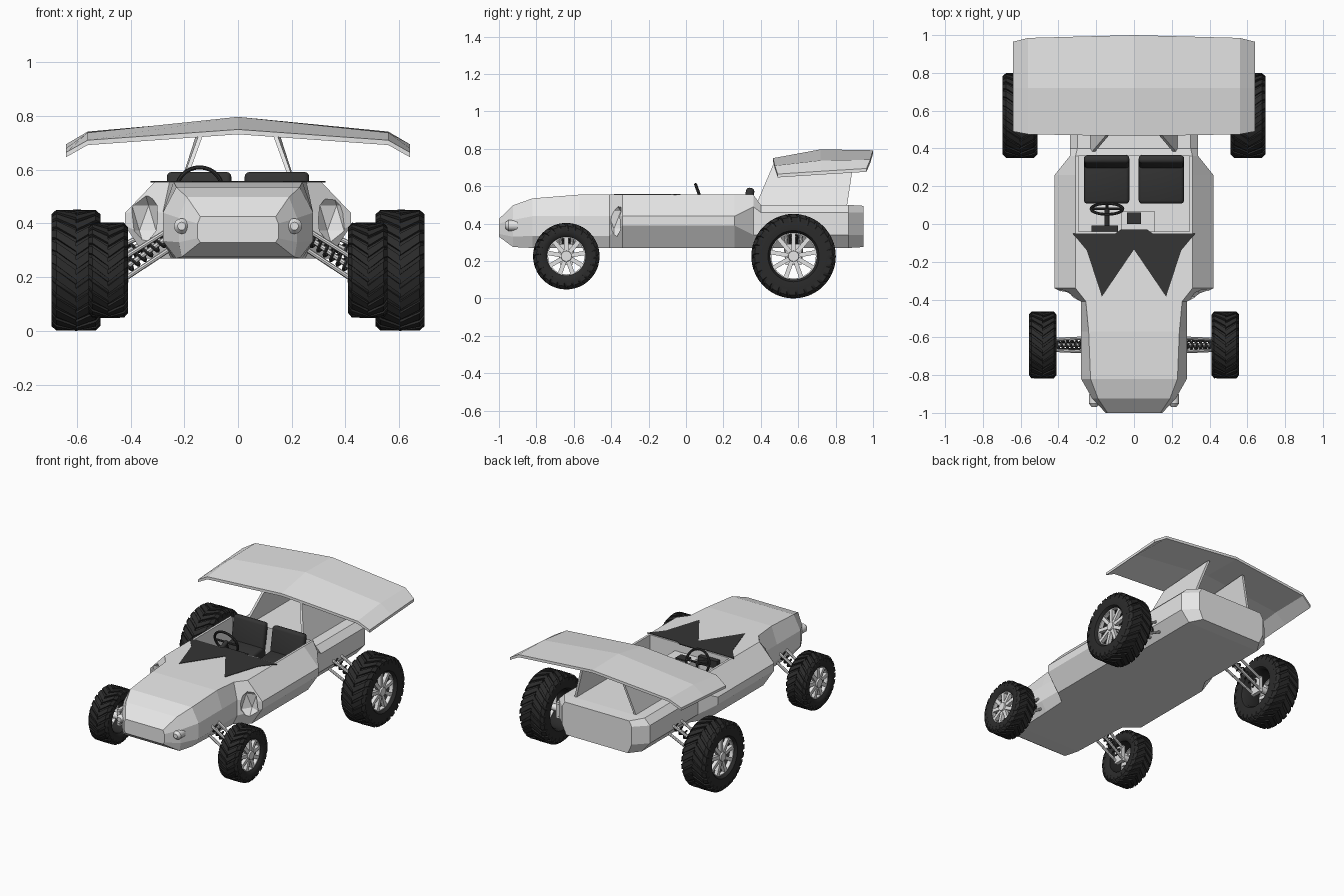
import bpy, bmesh, math
from mathutils import Vector, Matrix

if "Cube" in bpy.data.objects:
    bpy.data.objects.remove(bpy.data.objects["Cube"])


def material(name, rgb):
    m = bpy.data.materials.new(name)
    m.diffuse_color = (*rgb, 1)
    m.use_nodes = True
    m.node_tree.nodes["Principled BSDF"].inputs["Base Color"].default_value = m.diffuse_color
    return m


BODY = material("light grey body", (0.8, 0.8, 0.8))
METAL = material("pale metal", (0.78, 0.78, 0.78))
RUBBER = material("tyre black", (0.024, 0.024, 0.024))
TRIM = material("dark trim", (0.035, 0.035, 0.035))


def finish(name, bm, mat, smooth=None):
    bmesh.ops.recalc_face_normals(bm, faces=bm.faces)
    me = bpy.data.meshes.new(name)
    bm.to_mesh(me)
    bm.free()
    me.materials.append(mat)
    ob = bpy.data.objects.new(name, me)
    bpy.context.collection.objects.link(ob)
    if smooth:
        bpy.ops.object.select_all(action='DESELECT')
        ob.select_set(True)
        bpy.context.view_layer.objects.active = ob
        bpy.ops.object.shade_smooth_by_angle(angle=math.radians(smooth))
    return ob


def loft(bm, rings, closed=False):
    """Skin a list of point rings, capped unless the rings close on themselves."""
    vs = [[bm.verts.new(p) for p in r] for r in rings]
    n = len(vs[0])
    for a, b in zip(vs, vs[1:] + vs[:1] if closed else vs[1:]):
        for i in range(n):
            j = (i + 1) % n
            bm.faces.new((a[i], a[j], b[j], b[i]))
    if not closed:
        bm.faces.new(vs[0])
        bm.faces.new(vs[-1])


def box(bm, size, loc, rot=None):
    m = Matrix.Translation(loc) @ (rot or Matrix()) @ Matrix.Diagonal((*size, 1))
    bmesh.ops.create_cube(bm, size=1, matrix=m)


def rod(bm, p, q, r, seg=8, r2=None):
    p, q = Vector(p), Vector(q)
    m = Matrix.Translation((p + q) / 2) @ (q - p).to_track_quat('Z', 'Y').to_matrix().to_4x4()
    bmesh.ops.create_cone(bm, cap_ends=True, segments=seg, radius1=r,
                          radius2=r if r2 is None else r2, depth=(q - p).length, matrix=m)


# Body: y, bottom width/z, waist width/low z/high z, top width/z
sections = [
    (-1.0, .14, .33, .15, .345, .40, .14, .425),
    (-.925, .21, .275, .22, .33, .42, .19, .498),
    (-.82, .23, .27, .28, .335, .44, .23, .535),
    (-.57, .24, .27, .28, .335, .44, .24, .555),
    (-.41, .25, .27, .28, .335, .44, .255, .555),
    (-.34, .34, .27, .42, .39, .44, .31, .555),
    (.26, .34, .27, .42, .39, .44, .31, .555),
    (.36, .28, .27, .34, .34, .49, .31, .555),
    (.40, .28, .27, .34, .34, .46, .30, .50),
    (.87, .28, .27, .34, .34, .46, .30, .50),
    (.95, .23, .275, .26, .34, .46, .24, .495)]
rings = []
for y, wb, zb, wm, z1, z2, wt, zt in sections:
    half = [(wb, zb), (wm, z1), (wm, z2), (wt, zt)]
    rings.append([(x, y, z) for x, z in half] + [(-x, y, z) for x, z in reversed(half)])
bm = bmesh.new()
loft(bm, rings)
body = finish("body", bm, BODY)

# Cockpit opening, and hollows in the pod fronts behind the front wheels
cutters = []
bm = bmesh.new()
box(bm, (.59, .40, .4), (0, .16, .53))
cutters.append(finish("cockpit_cutter", bm, BODY))
for s in (-1, 1):
    bm = bmesh.new()
    m = Matrix.Translation((s * .35, -.385, .42)) @ Matrix.Diagonal((.062, .07, .105, 1))
    bmesh.ops.create_icosphere(bm, subdivisions=1, radius=1, matrix=m)
    cutters.append(finish("arch_cutter", bm, BODY))
for cutter in cutters:
    cutter.hide_render = True
    mod = body.modifiers.new("cut", 'BOOLEAN')
    mod.operation, mod.object, mod.solver = 'DIFFERENCE', cutter, 'EXACT'
    bpy.context.view_layer.objects.active = body
    bpy.ops.object.modifier_apply(modifier="cut")
    bpy.data.objects.remove(cutter)

# Dark forked panel on the bonnet
outline = [(-.325, -.05), (-.25, -.14), (-.17, -.385), (0, -.135), (.17, -.385), (.25, -.14),
           (.325, -.05), (.10, -.05), (.07, -.03), (-.07, -.03), (-.10, -.05)]
bm = bmesh.new()
loft(bm, [[(x, y, z) for x, y in outline] for z in (.553, .558)])
finish("bonnet_panel", bm, TRIM)

# Headlights
for s in (-1, 1):
    bm = bmesh.new()
    rod(bm, (s * .21, -.90, .39), (s * .21, -.95, .39), .029, 14)
    rod(bm, (s * .21, -.95, .39), (s * .21, -.968, .39), .029, 14, .015)
    finish("headlight", bm, METAL, 40)

# Rear wing: top line along the chord for each span position
span = [(.64, (.49, .665), (.72, .68), (.965, .695)),
        (.56, (.475, .71), (.72, .738), (.985, .742)),
        (0, (.465, .75), (.72, .797), (1.0, .792))]
span = [(-x, *p) for x, *p in span] + [(x, *p) for x, *p in reversed(span[:2])]
bm = bmesh.new()
loft(bm, [[(x, y, z) for y, z in p] + [(x, y, z - .018) for y, z in reversed(p)] for x, *p in span])
finish("rear_wing", bm, BODY)

# Leaning wing support plates
for s in (-1, 1):
    plate = [(.225, .37, .49), (.225, .86, .49), (.14, .90, .755), (.14, .47, .725)]
    bm = bmesh.new()
    loft(bm, [[(s * (x + d), y, z) for x, y, z in plate] for d in (-.008, .008)])
    finish("wing_support", bm, BODY)

# Seats
for s in (-1, 1):
    bm = bmesh.new()
    box(bm, (.24, .23, .09), (s * .145, .225, .385), Matrix.Rotation(.1, 4, 'X'))
    box(bm, (.24, .045, .25), (s * .145, .325, .468), Matrix.Rotation(-.17, 4, 'X'))
    bmesh.ops.bevel(bm, geom=bm.edges[:], offset=.018, segments=3, affect='EDGES', profile=.5)
    finish("seat", bm, TRIM, 40)

# Steering wheel with spokes and column
bm = bmesh.new()
tilt = Matrix.Translation((-.143, .08, .53)) @ Matrix.Rotation(math.radians(110), 4, 'X')
ring = []
for i in range(28):
    a = i * math.tau / 28
    ring.append([tilt @ Vector((math.cos(a) * (.084 + .008 * math.cos(b)),
                                math.sin(a) * (.084 + .008 * math.cos(b)), .008 * math.sin(b)))
                 for b in (k * math.tau / 8 for k in range(8))])
loft(bm, ring, closed=True)
for a in (0, 180, 270):
    a = math.radians(a)
    rod(bm, tilt @ Vector((0, 0, 0)), tilt @ Vector((.084 * math.cos(a), .084 * math.sin(a), 0)), .007)
rod(bm, (-.143, .085, .53), (-.143, -.04, .49), .014, 10)
finish("steering_wheel", bm, TRIM, 40)

# Dashboard and centre console
bm = bmesh.new()
box(bm, (.14, .035, .05), (-.155, -.025, .50))
box(bm, (.075, .06, .01), (0, .03, .503))
finish("instrument_panel", bm, TRIM)
bm = bmesh.new()
box(bm, (.18, .11, .17), (.02, .012, .413))
finish("centre_console", bm, BODY)


def turn(bm, profile, seg):
    """Revolve a closed (x, radius) profile about the x axis."""
    loft(bm, [[(x, r * math.cos(a), r * math.sin(a)) for x, r in profile]
              for a in (i * math.tau / seg for i in range(seg))], closed=True)


def wheel(name, s, y, z, x0, x1, R, rim, lugs):
    w = (x1 - x0) / 2
    place = Matrix.Translation((s * (x0 + w), y, z))
    # Tyre carcass with its dark inner barrel
    bm = bmesh.new()
    r = R - .011
    half = [(.8 * w, rim), (.96 * w, rim + .012), (w, (rim + r) / 2 + .01), (.95 * w, r - .015), (.82 * w, r)]
    turn(bm, half + [(-x, q) for x, q in reversed(half)], 48)
    bm.transform(place)
    finish(name + "_tyre", bm, RUBBER, 40)
    # Chevron tread blocks
    bm = bmesh.new()
    pitch = math.tau / lugs
    for i in range(lugs):
        for side in (-1, 1):
            rows = []
            for u, top, bot, lead in ((0, R, R - .02, 0), (.8, R - .001, R - .02, 1.0), (1.0, R - .018, R - .045, 1.25)):
                a = pitch * (i - lead + (.3 if side > 0 else 0))
                b = a + pitch * .66
                rows.append([(side * u * w, q * math.cos(t), q * math.sin(t))
                             for q, t in ((bot, a), (top, a), (top, b), (bot, b))])
            loft(bm, rows)
    bm.transform(place)
    finish(name + "_tread", bm, RUBBER)
    # Rim edge, hub and spokes
    bm = bmesh.new()
    face = s * w * .62
    turn(bm, [(face - s * .012, rim - .006), (face + s * .012, rim - .006),
              (face + s * .012, rim + .004), (face - s * .012, rim + .004)], 40)
    rod(bm, (face - s * .03, 0, 0), (face + s * .022, 0, 0), .036, 16, .028)
    for i in range(9):
        rot = Matrix.Rotation(i * math.tau / 9, 4, 'X')
        box(bm, (.024, .023, rim - .015), rot @ Vector((face, 0, rim / 2 + .008)), rot)
    rod(bm, (-s * w * .95, 0, 0), (face, 0, 0), .022, 12)
    bm.transform(place)
    finish(name + "_rim", bm, METAL, 35)


def suspension(name, s, y, xi, xo, gap):
    # Twin wishbones, upright and drive shaft
    bm = bmesh.new()
    for d in (-gap, gap):
        rod(bm, (s * xi, y + d, .375), (s * xo, y + d * .8, .275), .009)
        rod(bm, (s * xi, y + d, .30), (s * xo, y + d * .8, .195), .009)
    box(bm, (.025, gap * 1.9, .11), (s * xo, y, .235))
    rod(bm, (s * xi, y, .35), (s * xo, y, .235), .01)
    finish(name + "_wishbones", bm, METAL)
    # Coil spring
    a, b = Vector((s * xi, y, .35)), Vector((s * xo, y, .235))
    q = (b - a).to_track_quat('Z', 'Y')
    bm = bmesh.new()
    coil = []
    for i in range(73):
        t = i / 12 * math.tau
        c = a.lerp(b, .05 + .9 * i / 72)
        out = q @ Vector((math.cos(t), math.sin(t), 0))
        up = q @ Vector((0, 0, 1))
        coil.append([c + out * (.022 + .006 * math.cos(k)) + up * .006 * math.sin(k)
                     for k in (j * math.tau / 5 for j in range(5))])
    loft(bm, coil)
    finish(name + "_spring", bm, TRIM, 60)


for s, tag in ((-1, "left"), (1, "right")):
    wheel("front_" + tag, s, -.64, .226, .41, .557, .178, .103, 24)
    wheel("rear_" + tag, s, .575, .226, .512, .695, .226, .125, 26)
    suspension("front_" + tag, s, -.64, .26, .42, .036)
    suspension("rear_" + tag, s, .575, .31, .525, .045)
